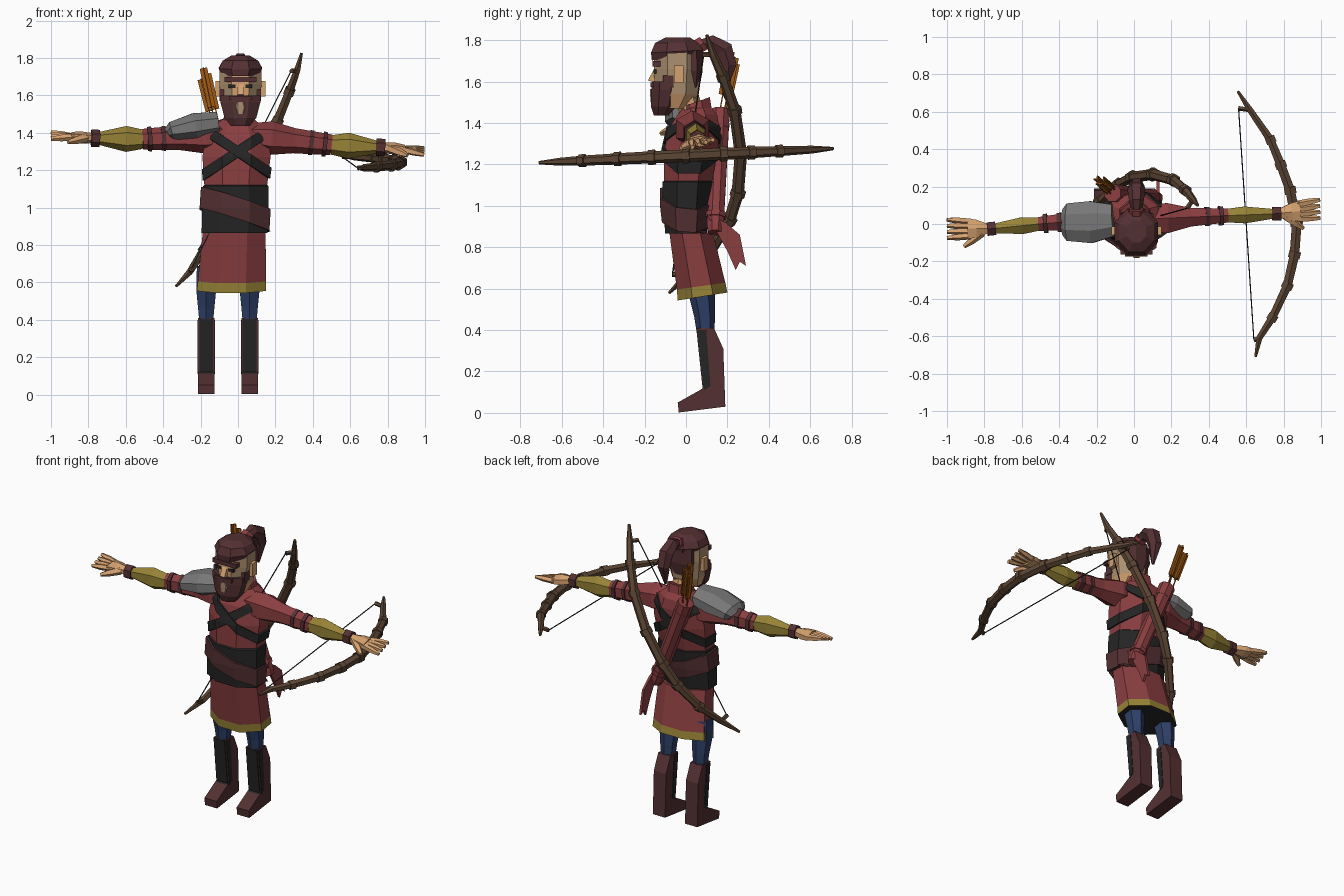
import bpy, bmesh, math
from mathutils import Vector

if "Cube" in bpy.data.objects:
    bpy.data.objects.remove(bpy.data.objects["Cube"])

# ---- colours ----
def paint(name, r, g, b):
    lin = [((c / 255 + 0.055) / 1.055) ** 2.4 for c in (r, g, b)] + [1]
    m = bpy.data.materials.new(name)
    m.use_nodes = True
    m.diffuse_color = lin
    m.node_tree.nodes["Principled BSDF"].inputs["Base Color"].default_value = lin
    return m

RED = paint("red cloth", 138, 62, 64)
DARK = paint("dark leather", 84, 48, 50)
BLACK = paint("black cloth", 37, 37, 37)
GOLD = paint("gold cloth", 150, 130, 54)
SKIN = paint("skin", 214, 162, 112)
SHAVED = paint("shaved hair", 172, 143, 112)
BLUE = paint("blue trousers", 46, 64, 104)
GREY = paint("grey steel", 120, 120, 120)
WOOD = paint("bow wood", 92, 70, 52)
ORANGE = paint("orange feather", 150, 84, 18)

# ---- helpers ----
def finish(name, bm, mats):
    bmesh.ops.recalc_face_normals(bm, faces=bm.faces)
    me = bpy.data.meshes.new(name)
    bm.to_mesh(me)
    bm.free()
    for m in mats:
        me.materials.append(m)
    ob = bpy.data.objects.new(name, me)
    bpy.context.collection.objects.link(ob)
    return ob

def loft(name, rings, cols, bottom=None):
    """Skin a stack of rings; cols is one colour or one per segment."""
    if not isinstance(cols, list):
        cols = [cols] * (len(rings) - 1)
    bottom = bottom or cols[0]
    mats = list(dict.fromkeys(cols + [bottom]))
    bm = bmesh.new()
    vs = [[bm.verts.new(p) for p in r] for r in rings]
    n = len(vs[0])
    for a, b, c in zip(vs, vs[1:], cols):
        for i in range(n):
            j = (i + 1) % n
            bm.faces.new((a[i], a[j], b[j], b[i])).material_index = mats.index(c)
    bm.faces.new(vs[0]).material_index = mats.index(bottom)
    bm.faces.new(vs[-1]).material_index = mats.index(cols[-1])
    return finish(name, bm, mats)

def section(c, u, v, a, b, n):
    k = 1 / math.cos(math.pi / n)
    angs = [(i + 0.5) * math.tau / n for i in range(n)]
    return [c + u * (a * k * math.cos(t)) + v * (b * k * math.sin(t)) for t in angs]

def stack(name, rows, cols, n=8, bottom=None):
    """Upright form from rows of z, cx, cy, rx, ry, and lean of the ring."""
    rings = []
    for z, cx, cy, rx, ry, *lean in rows:
        v = Vector((0, 1, lean[0] if lean else 0))
        rings.append(section(Vector((cx, cy, z)), Vector((1, 0, 0)), v, rx, ry, n))
    return loft(name, rings, cols, bottom)

def tube(name, rows, cols, n=6, ref=(0, 0, 1)):
    """Limb along points of x, y, z, half width, half height."""
    pts = [Vector(r[:3]) for r in rows]
    rings = []
    for i, r in enumerate(rows):
        t = (pts[min(i + 1, len(pts) - 1)] - pts[max(i - 1, 0)]).normalized()
        u = t.cross(Vector(ref)).normalized()
        rings.append(section(pts[i], u, u.cross(t), r[3], r[-1], n))
    return loft(name, rings, cols)

def prism(name, profile, x0, x1, col):
    return loft(name, [[Vector((x, y, z)) for y, z in profile] for x in (x0, x1)], col)

def box(name, c, s, col):
    x, y, z = (d / 2 for d in s)
    prof = [(c[1] - y, c[2] - z), (c[1] + y, c[2] - z), (c[1] + y, c[2] + z), (c[1] - y, c[2] + z)]
    return prism(name, prof, c[0] - x, c[0] + x, col)

def band(name, src, at, normal, half, grow, col):
    """Strap: a slice of a body, pushed outward."""
    bm = bmesh.new()
    bm.from_mesh(src.data)
    bm.normal_update()
    for v, d in [(v, v.normal.copy()) for v in bm.verts]:
        v.co += d * grow
    nrm = Vector(normal).normalized()
    for s in (1, -1):
        bmesh.ops.bisect_plane(bm, geom=bm.verts[:] + bm.edges[:] + bm.faces[:],
                               plane_co=Vector(at) + nrm * half * s, plane_no=nrm * s, clear_outer=True)
    for f in bm.faces:
        f.material_index = 0
    ob = finish(name, bm, [col])
    mod = ob.modifiers.new("thickness", "SOLIDIFY")
    mod.thickness = 0.015
    mod.offset = -1

# ---- boots and trousers ----
boot = [(.055, .41), (.085, .12), (-.04, .05), (-.035, .002), (.19, .03), (.18, .31), (.135, .41)]
shin = [(.05, .405), (.1, .4), (.118, .13), (.06, .07), (.03, .075), (.08, .12)]
for side, x in (("right", -.17), ("left", .062)):
    prism(side + "_boot", boot, x - .044, x + .044, DARK)
    prism(side + "_boot_front", shin, x - .037, x + .037, BLACK)
    prism(side + "_boot_panel", [(.058, .4), (.098, .4), (.118, .13), (.088, .11)], x - .047, x + .047, BLACK)
    tube(side + "_trouser", [(x, .095, .38, .036), (x, .09, .47, .044), (x, .078, .56, .053), (x + .01, .07, .68, .06)],
         BLUE, 6, (0, 1, 0))

# ---- tunic ----
tunic = stack("tunic", [
    (.562, -.035, .08, .185, .12, .16), (.612, -.033, .073, .182, .117, .14),
    (.87, -.02, .025, .168, .105), (.865, -.018, .0, .176, .1),
    (1.0, -.015, .003, .178, .115), (1.115, -.012, .008, .174, .122),
    (1.12, -.012, .01, .168, .116), (1.27, -.008, .025, .182, .13),
    (1.38, -.005, .04, .172, .12), (1.44, .0, .055, .125, .095), (1.475, .003, .055, .08, .065)],
    [GOLD, RED, RED, BLACK, BLACK, BLACK, RED, RED, RED, RED], bottom=BLACK)
band("sash", tunic, (0, 0, .985), (.32, .1, 1), .055, .014, DARK)
for side, s in (("right", 1), ("left", -1)):
    band(side + "_chest_strap", tunic, (0, 0, 1.3), (.66 * s, 0, 1), .026, .012 + .003 * s, BLACK)
stack("collar", [(1.43, .003, .055, .09, .075), (1.5, .005, .045, .075, .07, .35)], RED)
box("collar_trim", (.005, -.022, 1.435), (.07, .03, .03), DARK)
prism("sash_tail", [(.1, .96), (.19, .92), (.26, .86), (.29, .71), (.26, .73), (.24, .69), (.2, .78), (.15, .87)],
      .12, .135, RED)

# ---- arms ----
def arm(side, sh, el, wr, tip):
    sh, el, wr, tip = map(Vector, (sh, el, wr, tip))
    def along(a, b, rows):
        return [(*a.lerp(b, t), *r) for t, *r in rows]
    tube(side + "_sleeve", along(sh, el, [(-.2, .07, .06), (.1, .08, .078), (.45, .05, .058), (1, .037, .048)]), RED)
    for i, t in enumerate((.7, .9)):
        tube(f"{side}_sleeve_band_{i}", along(el, sh, [(1 - t - .03, .05, .056), (1 - t + .03, .052, .058)]), DARK)
    tube(side + "_forearm", along(el, wr, [(0, .036, .045), (.35, .045, .06), (.97, .025, .028)]), GOLD)
    tube(side + "_wrist_band", along(el, wr, [(.92, .036, .04), (1.1, .036, .04)]), DARK)
    tube(side + "_palm", along(wr, tip, [(.1, .026, .024), (.35, .048, .028), (.55, .055, .022)]), SKIN)
    for i in range(4):
        off = Vector((0, .026 * (i - 1.5), 0))
        a, b = wr.lerp(tip, .48) + off, tip + off * 1.25 + Vector((0, 0, .012 * (i - 1.5)))
        tube(f"{side}_finger_{i}", [(*a, .015), (*a.lerp(b, .55), .015), (*b, .009)], SKIN, 5)
    a, b = wr.lerp(tip, .22) + Vector((0, -.02, 0)), wr.lerp(tip, .62) + Vector((0, -.095, -.03))
    tube(side + "_thumb", [(*a, .02), (*a.lerp(b, .6), .017), (*b, .009)], SKIN, 5)

arm("right", (-.14, .03, 1.38), (-.51, 0, 1.365), (-.76, -.025, 1.37), (-1, -.025, 1.385))
arm("left", (.14, .03, 1.375), (.5, .045, 1.335), (.76, .055, 1.322), (.995, .08, 1.3))
tube("shoulder_plate", [(-.375, .01, 1.395, .07, .03), (-.355, .01, 1.41, .1, .048), (-.23, .01, 1.435, .112, .07),
                        (-.11, .02, 1.452, .085, .06)], GREY, 8)

# ---- head ----
CX = .013
stack("neck", [(1.4, .003, .045, .055, .05), (1.56, CX, -.01, .06, .055)], SKIN, 6)
head = stack("head", [(1.47, CX, -.065, .07, .075), (1.54, CX, -.045, .1, .105), (1.66, CX, -.042, .113, .113),
                      (1.74, CX, -.042, .112, .112), (1.78, CX, -.04, .08, .08)], SKIN)
head.data.materials.append(SHAVED)
for f in head.data.polygons:
    if f.center.z > 1.58 and f.center.y > -.13:
        f.material_index = 1
stack("hair", [(1.712, CX, -.043, .1, .122, .08), (1.745, CX, -.043, .116, .126, .05), (1.785, CX, -.045, .095, .105),
               (1.812, CX, -.04, .05, .06)], DARK)
stack("back_hair", [(1.57, CX, .035, .06, .03), (1.65, CX, .035, .09, .045), (1.75, CX, .03, .09, .05)], DARK)
tube("hair_tie", [(CX, .05, 1.765, .035), (CX, .085, 1.785, .035)], RED, 6, (1, 0, 0))
tube("ponytail", [(CX, .07, 1.775, .026), (CX, .125, 1.79, .034), (CX, .185, 1.755, .042), (CX, .208, 1.68, .036),
                  (CX, .19, 1.56, .008)], DARK, 6, (1, 0, 0))
stack("beard", [(1.435, CX, -.12, .05, .035), (1.48, CX, -.108, .085, .062), (1.56, CX, -.1, .106, .068),
                (1.6, CX, -.1, .108, .064)], DARK)
stack("mouth_patch", [(1.5, CX, -.14, .03, .031), (1.535, CX, -.14, .048, .033), (1.565, CX, -.14, .032, .033)], SHAVED)
box("moustache", (CX, -.15, 1.585), (.12, .045, .022), DARK)
box("brow", (CX, -.142, 1.685), (.17, .04, .026), DARK)
prism("nose", [(-.15, 1.67), (-.183, 1.605), (-.15, 1.595)], CX - .017, CX + .017, SKIN)
for side, s in (("right", -1), ("left", 1)):
    box(side + "_eye", (CX + s * .045, -.15, 1.648), (.036, .016, .018), BLACK)
    box(side + "_ear", (CX + s * .118, -.035, 1.635), (.03, .045, .085), SKIN)
    box(side + "_sideburn", (CX + s * .1, -.085, 1.6), (.022, .05, .06), DARK)

# ---- bows ----
def bow(name, path, string, ref):
    n = len(path) - 1
    taper = [.007 + .019 * math.sin(math.pi * i / n) ** .6 for i in range(n + 1)]
    tube(name, [(*p, r) for p, r in zip(path, taper)], WOOD, 6, ref)
    for i in range(2, n - 1):
        p, q = Vector(path[i]), Vector(path[i + 1])
        d = (q - p).normalized() * .018
        tube(f"{name}_binding_{i}", [(*(p - d), taper[i] + .006), (*(p + d), taper[i] + .006)], WOOD, 6, ref)
    for i, (k, e) in enumerate(zip((1, -2), string)):
        tube(f"{name}_hook_{i}", [(*path[k], .01), (*e, .011)], WOOD, 5, ref)
    tube(name + "_string", [(*e, .002) for e in string], BLACK, 3, ref)

held = [(.555, .71), (.62, .61), (.73, .45), (.785, .315), (.835, .18), (.87, .0), (.858, -.165), (.82, -.33),
        (.74, -.5), (.67, -.61), (.65, -.71)]
bow("held_bow", [(x, y, 1.242 + .048 * y) for x, y in held], [(.558, .62, 1.272), (.64, -.62, 1.212)], (0, 0, 1))
bow("back_bow", [(.34, .1, 1.825), (.315, .13, 1.73), (.275, .18, 1.62), (.21, .235, 1.46), (.1, .265, 1.25),
                 (-.01, .25, 1.06), (-.085, .21, .93), (-.18, .12, .78), (-.255, .0, .66), (-.33, -.08, .58)],
    [(.285, .085, 1.73), (-.25, -.065, .67)], (0, 1, 0))

# ---- quiver and arrows ----
low, top = Vector((.12, .14, .87)), Vector((-.115, .165, 1.46))
tube("quiver", [(*low, .034), (*low.lerp(top, .05), .04), (*low.lerp(top, .95), .046), (*top, .046)], RED, 8, (0, 1, 0))
for i, t in enumerate((.12, .85)):
    tube(f"quiver_ring_{i}", [(*low.lerp(top, t), .047), (*low.lerp(top, t + .04), .047)], RED, 8, (0, 1, 0))
for i, (dx, dy) in enumerate(((0, 0), (.022, .02), (-.012, .025))):
    a, b = top + Vector((dx, dy - .01, -.05)), Vector((-.185 + dx, .215 + dy, 1.745 - .03 * i))
    tube(f"arrow_shaft_{i}", [(*a, .003), (*b, .003)], ORANGE, 4, (0, 1, 0))
    for k, (w, h) in enumerate(((.02, .003), (.003, .02))):
        tube(f"arrow_feather_{i}_{k}", [(*a.lerp(b, .38), w, h), (*b, w, h)], ORANGE, 4, (0, 1, 0))
